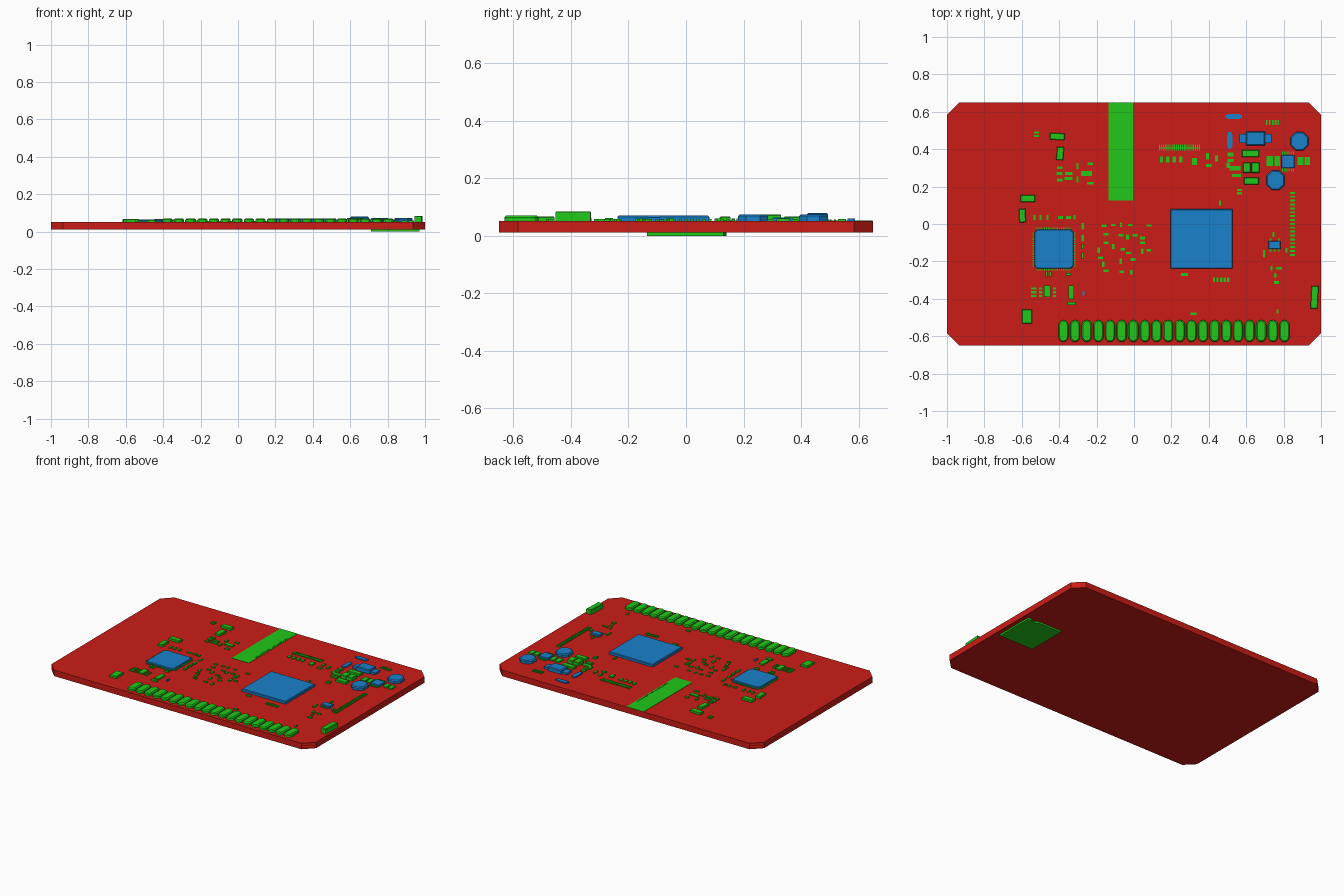
import bpy, bmesh, math

TOP = 0.052  # board upper face


def material(name, rgb):
    m = bpy.data.materials.new(name)
    m.diffuse_color = (*rgb, 1)
    return m


RED = material("red_board", (0.6, 0.012, 0.008))
GREEN = material("green_metal", (0.015, 0.58, 0.01))
BLUE = material("blue_package", (0.01, 0.22, 0.6))


def prism(bm, pts, z0, z1, inset=0.0):
    """Extruded outline; inset adds a small chamfer around the top."""
    cx = sum(p[0] for p in pts) / len(pts)
    cy = sum(p[1] for p in pts) / len(pts)
    hx = max(abs(p[0] - cx) for p in pts)
    hy = max(abs(p[1] - cy) for p in pts)
    levels = [(z0, 0), (z1, 0)] if not inset else [(z0, 0), (z1 - inset, 0), (z1, inset)]
    rings = [[bm.verts.new((cx + (x - cx) * (1 - i / hx), cy + (y - cy) * (1 - i / hy), z))
              for x, y in pts] for z, i in levels]
    n = len(pts)
    bm.faces.new(rings[0][::-1])
    bm.faces.new(rings[-1])
    for a, b in zip(rings, rings[1:]):
        for k in range(n):
            bm.faces.new((a[k], a[(k + 1) % n], b[(k + 1) % n], b[k]))


def rect(x, y, w, h, cut=0.0, rot=0.0):
    """Rectangle outline, optionally with cut corners and a rotation in degrees."""
    a, b = w / 2, h / 2
    if cut:
        p = [(a, -b + cut), (a, b - cut), (a - cut, b), (-a + cut, b),
             (-a, b - cut), (-a, -b + cut), (-a + cut, -b), (a - cut, -b)]
    else:
        p = [(a, -b), (a, b), (-a, b), (-a, -b)]
    c, s = math.cos(math.radians(rot)), math.sin(math.radians(rot))
    return [(x + u * c - v * s, y + u * s + v * c) for u, v in p]


def part(name, mat, outlines, z1, z0=TOP, inset=0.0):
    bm = bmesh.new()
    for o in outlines:
        prism(bm, o, z0, z1, inset)
    bmesh.ops.recalc_face_normals(bm, faces=bm.faces[:])
    me = bpy.data.meshes.new(name)
    bm.to_mesh(me)
    bm.free()
    me.materials.append(mat)
    ob = bpy.data.objects.new(name, me)
    bpy.context.collection.objects.link(ob)
    return ob


def row(x, y, dx, dy, n, w, h):
    return [rect(x + dx * i, y + dy * i, w, h) for i in range(n)]


def rects(table):
    return [rect(*t) for t in table]


# Board with cut corners
part("board", RED, [rect(0, 0, 2, 1.3, 0.065)], TOP, 0.011)

# Card socket plate on the underside, with a small notch in one edge
part("underside_card_plate", GREEN,
     [[(0.71, -0.135), (0.97, -0.135), (0.97, 0.13), (0.945, 0.14),
       (0.925, 0.125), (0.905, 0.125), (0.89, 0.14), (0.71, 0.14)]], 0.011, 0.0)

# Flat strip at the back edge and its fine row of contacts
part("antenna_strip", GREEN, [rect(-0.07, 0.387, 0.13, 0.525)], 0.054)
part("strip_contacts", GREEN, row(-0.016, 0.22, 0, 0.0157, 22, 0.007, 0.007), 0.056)

# Row of oval header pads along the front edge
def stadium(x, y, w, h, seg=6):
    r, d = w / 2, (h - w) / 2
    arc = [math.pi * i / seg for i in range(seg + 1)]
    return ([(x + r * math.cos(a), y + d + r * math.sin(a)) for a in arc] +
            [(x - r * math.cos(a), y - d - r * math.sin(a)) for a in arc])


part("header_pads", GREEN, [stadium(-0.377 + 0.0622 * i, -0.572, 0.054, 0.118)
                            for i in range(20)], 0.07, inset=0.006)

# Large processor
part("processor", BLUE, [rect(0.361, -0.079, 0.332, 0.318)], 0.07, inset=0.004)

# Square controller with fine leads on four sides
cx, cy = -0.428, -0.134
part("controller", BLUE, [rect(cx, cy, 0.21, 0.21, 0.015)], 0.065, inset=0.004)
leads = []
for s in (-1, 1):
    leads += row(cx - 0.09, cy + s * 0.106, 0.01, 0, 19, 0.005, 0.018)
    leads += row(cx + s * 0.106, cy - 0.09, 0, 0.01, 19, 0.018, 0.005)
part("controller_leads", GREEN, leads, 0.056)

# Side switch near the right edge
part("side_switch", GREEN, [rect(0.965, -0.392, 0.038, 0.122, 0, -3)], 0.085, inset=0.003)

# Coils, diode and small blue packages
part("coils", BLUE, [rect(0.885, 0.443, 0.096, 0.1, 0.028),
                     rect(0.757, 0.233, 0.096, 0.105, 0.028)], 0.074, inset=0.006)
part("diode_body", BLUE, [rect(0.65, 0.457, 0.1, 0.073)], 0.08, inset=0.005)
part("diode_leads", BLUE, [rect(0.65, 0.457, 0.17, 0.05)], 0.066)
part("small_diodes", BLUE, rects([(0.533, 0.575, 0.065, 0.026), (0.533, 0.575, 0.09, 0.014),
                                  (0.511, 0.447, 0.03, 0.065), (0.511, 0.447, 0.018, 0.088),
                                  (-0.27, -0.37, 0.012, 0.025)]), 0.06)
part("regulator", BLUE, [rect(0.823, 0.335, 0.07, 0.07)], 0.064, inset=0.003)
part("regulator_leads", GREEN, row(0.794, 0.378, 0.0097, 0, 7, 0.005, 0.02) +
     row(0.794, 0.292, 0.0097, 0, 7, 0.005, 0.02), 0.057)
part("small_regulator", BLUE, [rect(0.752, -0.112, 0.065, 0.043)], 0.066, inset=0.003)
part("small_regulator_leads", GREEN, row(0.73, -0.137, 0.022, 0, 3, 0.01, 0.02) +
     row(0.73, -0.087, 0.044, 0, 2, 0.01, 0.02), 0.057)

# Larger capacitors
part("capacitors", GREEN, rects([
    (-0.41, 0.468, 0.078, 0.036, 0, -3), (-0.395, 0.377, 0.037, 0.07, 0, -5),
    (-0.567, 0.136, 0.078, 0.038), (-0.597, 0.045, 0.035, 0.072, 0, 3),
    (-0.572, -0.495, 0.052, 0.076), (0.623, 0.377, 0.09, 0.037),
    (0.628, 0.23, 0.078, 0.037)]), 0.067, inset=0.003)
part("tall_capacitors", GREEN, rects([(0.603, 0.302, 0.042, 0.056),
                                      (0.65, 0.302, 0.042, 0.056)]), 0.074, inset=0.003)

# Repeating rows of contacts and resistors
part("edge_contacts", GREEN, row(0.848, -0.165, 0, 0.0207, 17, 0.027, 0.01), 0.058)
part("connector_contacts", GREEN, row(0.136, 0.408, 0.0113, 0, 20, 0.006, 0.032) +
     [rect(0.243, 0.406, 0.215, 0.007)], 0.056)
part("resistor_rows", GREEN,
     row(0.147, 0.345, 0.034, 0, 4, 0.018, 0.03) +
     row(0.71, 0.543, 0.0155, 0, 5, 0.009, 0.028) +
     row(0.428, -0.297, 0.019, 0, 5, 0.012, 0.024) +
     row(-0.535, -0.345, 0, -0.02, 3, 0.03, 0.012) +
     row(-0.5, -0.345, 0, -0.02, 3, 0.018, 0.012) +
     row(-0.425, -0.345, 0, -0.02, 3, 0.018, 0.012), 0.058)

# Scattered small parts: right side
part("right_small_parts", GREEN, rects([
    (0.725, 0.337, 0.034, 0.052), (0.765, 0.337, 0.03, 0.052), (0.89, 0.337, 0.03, 0.045),
    (0.927, 0.337, 0.03, 0.045), (0.54, 0.298, 0.058, 0.026), (0.548, 0.26, 0.05, 0.016),
    (0.503, 0.315, 0.018, 0.03), (0.516, 0.372, 0.03, 0.02), (0.516, 0.34, 0.03, 0.016),
    (0.564, 0.182, 0.026, 0.012), (0.564, 0.165, 0.026, 0.012), (0.324, 0.335, 0.026, 0.038),
    (0.393, 0.363, 0.014, 0.034), (0.441, 0.35, 0.014, 0.034), (0.4, 0.313, 0.03, 0.014),
    (0.46, 0.113, 0.01, 0.026), (0.695, -0.158, 0.012, 0.04), (0.745, -0.056, 0.01, 0.026)]), 0.06)
part("lower_right_small_parts", GREEN, rects([
    (0.775, -0.237, 0.034, 0.013), (0.735, -0.237, 0.012, 0.024), (0.755, -0.275, 0.012, 0.022),
    (0.762, -0.313, 0.028, 0.014), (0.27, -0.27, 0.036, 0.014), (0.318, -0.48, 0.032, 0.012),
    (0.767, -0.468, 0.01, 0.022), (0.815, -0.14, 0.012, 0.026)]), 0.059)

# Scattered small parts: left side
part("left_small_parts", GREEN, rects([
    (-0.521, 0.489, 0.026, 0.012), (-0.521, 0.47, 0.026, 0.012), (-0.398, 0.27, 0.034, 0.018),
    (-0.35, 0.243, 0.045, 0.016), (-0.35, 0.27, 0.04, 0.014), (-0.302, 0.31, 0.012, 0.032),
    (-0.254, 0.27, 0.06, 0.026), (-0.302, 0.238, 0.012, 0.032), (-0.233, 0.217, 0.034, 0.014),
    (-0.233, 0.323, 0.03, 0.014), (-0.398, 0.235, 0.03, 0.014), (-0.398, 0.3, 0.03, 0.014),
    (-0.532, 0.035, 0.012, 0.028), (-0.5, 0.035, 0.012, 0.028), (-0.463, 0.035, 0.012, 0.028),
    (-0.393, 0.035, 0.026, 0.014), (-0.35, 0.035, 0.026, 0.014), (-0.318, 0.035, 0.012, 0.024),
    (-0.275, -0.012, 0.014, 0.035), (-0.275, -0.075, 0.014, 0.035)]), 0.059)
part("lower_left_small_parts", GREEN, rects([
    (-0.275, -0.12, 0.014, 0.026), (-0.275, -0.17, 0.014, 0.035), (-0.463, -0.36, 0.034, 0.06),
    (-0.335, -0.365, 0.03, 0.072), (-0.335, -0.425, 0.042, 0.018), (-0.468, -0.268, 0.012, 0.028),
    (-0.448, -0.268, 0.012, 0.028), (-0.35, -0.268, 0.026, 0.014)]), 0.062)

# Cluster of tiny parts between the two chips
part("centre_small_parts", GREEN, rects([
    (-0.16, -0.01, 0.026, 0.012), (-0.11, -0.005, 0.024, 0.012), (-0.07, -0.005, 0.012, 0.024),
    (-0.02, -0.005, 0.024, 0.012), (0.08, -0.008, 0.026, 0.012), (-0.15, -0.055, 0.026, 0.012),
    (-0.07, -0.06, 0.026, 0.012), (-0.035, -0.07, 0.014, 0.028), (0.005, -0.06, 0.026, 0.014),
    (0.045, -0.075, 0.026, 0.014), (-0.19, -0.14, 0.014, 0.028), (-0.15, -0.1, 0.026, 0.012),
    (-0.11, -0.12, 0.014, 0.026), (-0.06, -0.135, 0.026, 0.012), (-0.03, -0.155, 0.026, 0.012),
    (0.045, -0.1, 0.026, 0.014), (0.045, -0.145, 0.014, 0.03), (-0.18, -0.18, 0.026, 0.012),
    (-0.165, -0.215, 0.014, 0.03), (-0.15, -0.25, 0.026, 0.012), (-0.07, -0.2, 0.014, 0.03),
    (-0.005, -0.19, 0.026, 0.014), (-0.065, -0.255, 0.024, 0.013), (-0.015, -0.258, 0.014, 0.026),
    (0.08, -0.14, 0.024, 0.012)]), 0.058)
